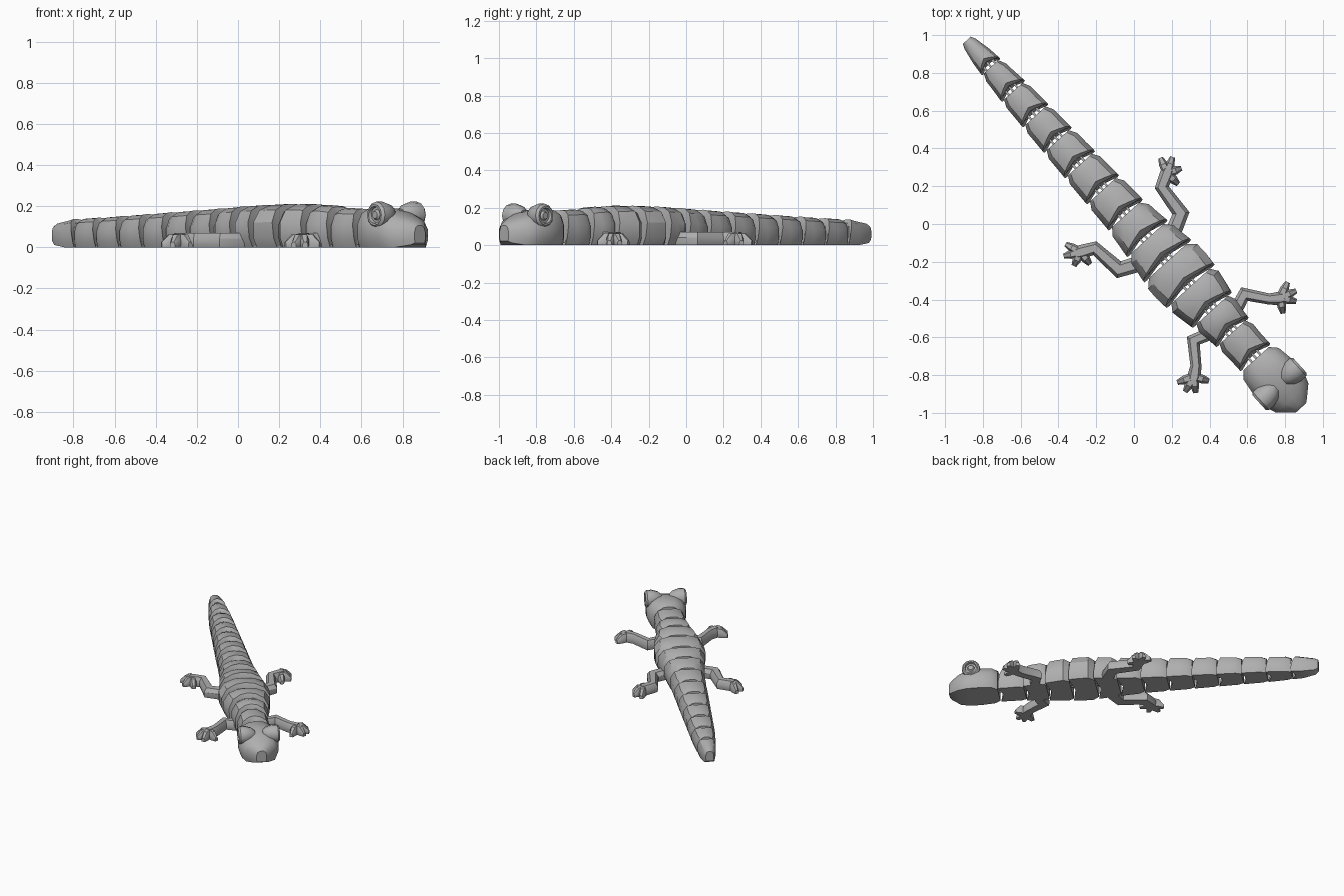
import bpy, bmesh, math
from mathutils import Vector

cube = bpy.data.objects.get("Cube")
if cube:
    bpy.data.objects.remove(cube)

grey = bpy.data.materials.new("plain_grey")
grey.use_nodes = True
colour = (0.43, 0.43, 0.43, 1)
grey.diffuse_color = colour
grey.node_tree.nodes["Principled BSDF"].inputs["Base Color"].default_value = colour

# Body frame: s runs tail to nose, t runs to the animal's left
FORWARD = Vector((0.673, -0.74, 0)).normalized()
LEFT = Vector((-FORWARD.y, FORWARD.x, 0))


def place(s, t, z):
    return FORWARD * s + LEFT * t + Vector((0, 0, z))


def loft(name, ring_sets, angle=32):
    """Skin one or more stacks of (s, t, z) rings into one object."""
    bm = bmesh.new()
    for rings in ring_sets:
        loops = [[bm.verts.new(place(*p)) for p in ring] for ring in rings]
        n = len(loops[0])
        for a, b in zip(loops, loops[1:]):
            for i in range(n):
                j = (i + 1) % n
                bm.faces.new((a[i], a[j], b[j], b[i]))
        bm.faces.new(loops[0])
        bm.faces.new(loops[-1])
    bmesh.ops.recalc_face_normals(bm, faces=bm.faces[:])
    mesh = bpy.data.meshes.new(name)
    bm.to_mesh(mesh)
    bm.free()
    mesh.materials.append(grey)
    obj = bpy.data.objects.new(name, mesh)
    bpy.context.collection.objects.link(obj)
    bpy.ops.object.select_all(action="DESELECT")
    obj.select_set(True)
    bpy.context.view_layer.objects.active = obj
    bpy.ops.object.shade_smooth_by_angle(angle=math.radians(angle))
    return obj


def mix(table, s):
    """Interpolate (s, half width, height) rows."""
    for p, q in zip(table, table[1:]):
        if s <= q[0]:
            f = max(0, (s - p[0]) / (q[0] - p[0]))
            return p[1] + f * (q[1] - p[1]), p[2] + f * (q[2] - p[2])
    return table[-1][1:]


# Flat-bellied, faceted cross-section
HALF = [(0.45, 0), (0.88, 0), (1, 0.22), (1, 0.58), (0.78, 0.86), (0.4, 0.98)]
SECTION = [(0, 0)] + HALF + [(0, 1)] + [(-t, z) for t, z in reversed(HALF)]


def section(s, w, h, z0=0, notch=0, lean=0):
    return [(s - notch * (1 - abs(t)) - lean * z, t * w, z0 + z * h)
            for t, z in SECTION]


PROFILE = [(-1.15, 0.063, 0.138), (-0.95, 0.083, 0.145), (-0.45, 0.106, 0.17),
           (-0.07, 0.122, 0.19), (0.15, 0.15, 0.203), (0.34, 0.18, 0.21),
           (0.48, 0.168, 0.212), (0.6, 0.142, 0.21), (0.72, 0.12, 0.203),
           (0.86, 0.107, 0.188), (0.96, 0.107, 0.188)]
JOINTS = [-1.13, -0.955, -0.78, -0.605, -0.43, -0.25, -0.07,
          0.1, 0.26, 0.44, 0.61, 0.77, 0.95]


def front_rings(b):
    w, h = mix(PROFILE, b)
    return [section(b + 0.012, w, h, notch=0.035, lean=0.03),
            section(b - 0.012, w * 0.72, h * 0.75, 0.015, 0.02)]


# Tail tip
w, h = mix(PROFILE, -1.15)
loft("tail_tip", [[section(-1.315, 0.028, 0.075, 0.03),
                   section(-1.29, 0.04, 0.105, 0.012),
                   section(-1.2, 0.058, 0.132)] + front_rings(JOINTS[0])])

# Jointed segments, each tapered at the rear to sit in the one behind
for i, (a, b) in enumerate(zip(JOINTS, JOINTS[1:])):
    w, h = mix(PROFILE, a)
    w2, h2 = mix(PROFILE, a + 0.055)
    middle = (a + b) / 2 + 0.02
    wm, hm = mix(PROFILE, middle)
    loft(f"body_segment_{i + 1}", [[
        section(a + 0.005, w * 0.8, h * 0.93),
        section(a + 0.045, w2, h2),
        section(middle, wm, hm)] + front_rings(b)])

# Hinge bars bridging every gap
for i, s in enumerate(JOINTS):
    bars = []
    for t in (-0.03, 0, 0.03):
        bars.append([[(e, t + u, z) for u, z in
                      ((-0.006, 0.04), (0.006, 0.04), (0.006, 0.1), (-0.006, 0.1))]
                     for e in (s - 0.06, s + 0.03)])
    loft(f"hinge_{i + 1}", bars)

# Head: skull widening to the cheeks, then a blunt snout
loft("head", [[section(0.962, 0.09, 0.175),
               section(1.0, 0.125, 0.192),
               section(1.1, 0.14, 0.192),
               section(1.18, 0.138, 0.175),
               section(1.245, 0.116, 0.15),
               section(1.3, 0.055, 0.112, 0.012),
               section(1.315, 0.036, 0.085, 0.022)]], 38)

# Eyes: bulging sockets with a raised rim and pupil
EYE = [(-0.1, 0.03), (-0.075, 0.052), (-0.03, 0.066), (0.005, 0.064),
       (0.018, 0.052), (0.018, 0.042), (0.002, 0.038), (0.002, 0.026), (0.014, 0.018)]
for side, label in ((1, "left"), (-1, "right")):
    rings = []
    for out, r in EYE:
        angles = [math.tau * k / 12 for k in range(12)]
        rings.append([(1.145 + r * math.cos(a), side * (0.128 + out),
                       0.158 + r * math.sin(a)) for a in angles])
    loft(f"{label}_eye", [rings])


def limb(points):
    """Mitred flat-bottomed bar through (s, t, half width, height) points."""
    rings = []
    for i, (s, t, w, h) in enumerate(points):
        here = Vector((s, t))
        dirs = []
        if i:
            dirs.append((here - Vector(points[i - 1][:2])).normalized())
        if i < len(points) - 1:
            dirs.append((Vector(points[i + 1][:2]) - here).normalized())
        along = sum(dirs, Vector((0, 0))).normalized()
        across = Vector((-along.y, along.x)) * (w / max(0.6, along.dot(dirs[0])))
        rings.append([(s + across.x * u, t + across.y * u, z * h) for u, z in
                      ((-0.9, 0), (0.9, 0), (1, 0.2), (1, 0.6), (0.55, 1),
                       (-0.55, 1), (-1, 0.6), (-1, 0.2))])
    return rings


def leg(name, side, path, palm, tips):
    """Bent leg ending in a palm with four clawed toes."""
    parts = [limb([(s, side * t, w, 0.07) for s, t, w in path])]
    for s, t in tips:
        ps, pt = palm
        knuckle = (ps + 0.6 * (s - ps), pt + 0.6 * (t - pt))
        parts.append(limb([(ps, side * pt, 0.024, 0.066),
                           (knuckle[0], side * knuckle[1], 0.023, 0.062),
                           (s, side * t, 0.013, 0.025)]))
    loft(name, parts)


HIND_PATH = [(0.165, 0.06, 0.045), (0.165, 0.14, 0.042), (0.125, 0.222, 0.04),
             (-0.045, 0.24, 0.033), (-0.08, 0.31, 0.038), (-0.09, 0.33, 0.032)]
HIND_TIPS = [(-0.165, 0.34), (-0.125, 0.39), (-0.05, 0.385), (0.002, 0.315)]
FORE_PATH = [(0.69, 0.05, 0.036), (0.69, 0.12, 0.034), (0.668, 0.183, 0.032),
             (0.775, 0.262, 0.029), (0.81, 0.305, 0.036), (0.82, 0.32, 0.032)]
FORE_TIPS = [(0.775, 0.395), (0.84, 0.398), (0.882, 0.36), (0.882, 0.265)]
for side, label in ((1, "left"), (-1, "right")):
    leg(f"{label}_hind_leg", side, HIND_PATH, (-0.08, 0.31), HIND_TIPS)
    leg(f"{label}_front_leg", side, FORE_PATH, (0.81, 0.31), FORE_TIPS)
